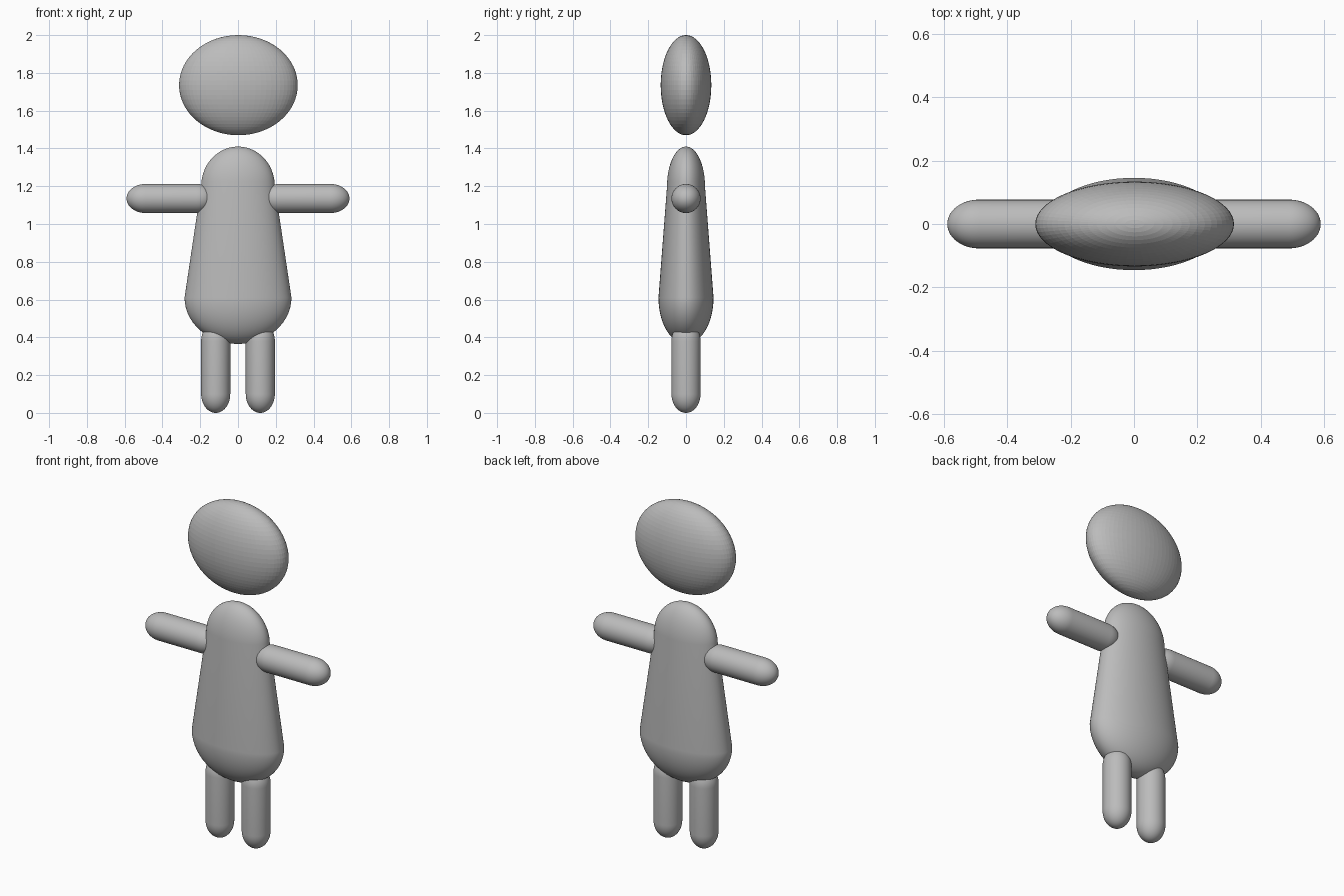
import bpy, bmesh, math
from mathutils import Matrix

if "Cube" in bpy.data.objects:
    bpy.data.objects.remove(bpy.data.objects["Cube"])

grey = bpy.data.materials.new("plain_grey")
grey.diffuse_color = (0.5, 0.5, 0.5, 1)
grey.use_nodes = True
grey.node_tree.nodes["Principled BSDF"].inputs["Base Color"].default_value = grey.diffuse_color


def lathe(name, profile, sides, matrix, smooth=True):
    """Spin (radius, height) points about z, poles first and last."""
    bm = bmesh.new()
    rings = []
    for r, h in profile[1:-1]:
        rings.append([bm.verts.new((r * math.cos(2 * math.pi * i / sides),
                                    r * math.sin(2 * math.pi * i / sides), h))
                      for i in range(sides)])
    low = bm.verts.new((0, 0, profile[0][1]))
    high = bm.verts.new((0, 0, profile[-1][1]))
    for i in range(sides):
        j = (i + 1) % sides
        bm.faces.new((low, rings[0][j], rings[0][i]))
        bm.faces.new((high, rings[-1][i], rings[-1][j]))
        for a, b in zip(rings, rings[1:]):
            bm.faces.new((a[i], a[j], b[j], b[i]))
    for f in bm.faces:
        f.smooth = smooth
    bm.transform(matrix)
    bmesh.ops.recalc_face_normals(bm, faces=bm.faces)
    mesh = bpy.data.meshes.new(name)
    bm.to_mesh(mesh)
    bm.free()
    mesh.materials.append(grey)
    obj = bpy.data.objects.new(name, mesh)
    bpy.context.collection.objects.link(obj)
    return obj


def pill(z0, r0, cap0, z1, r1, cap1, n=14):
    """Profile of a tapered pill with elliptical ends."""
    a = [math.pi / 2 * k / n for k in range(n + 1)]
    return ([(r0 * math.sin(t), z0 + cap0 * (1 - math.cos(t))) for t in a] +
            [(r1 * math.cos(t), z1 - cap1 * (1 - math.sin(t))) for t in a])


# Head: flattened ellipsoid, floating above the body
n = 32
ball = [(math.sin(math.pi * k / n), -math.cos(math.pi * k / n)) for k in range(n + 1)]
lathe("head", ball, 64,
      Matrix.Translation((0.002, 0, 1.735)) @ Matrix.Diagonal((0.314, 0.134, 0.265, 1)), False)

# Body: tapered pill, flattened front to back
lathe("body", pill(0.365, 0.283, 0.245, 1.41, 0.195, 0.21), 64,
      Matrix.Diagonal((1, 0.515, 1, 1)))

# Arms and legs, mirrored
for side, s in (("left", -1), ("right", 1)):
    lathe(side + "_arm", pill(0.12, 0.077, 0.1, 0.59, 0.077, 0.1), 40,
          Matrix.Translation((0, 0, 1.135)) @ Matrix.Rotation(s * math.pi / 2, 4, 'Y'))
    lathe(side + "_leg", pill(0.0, 0.077, 0.1, 0.48, 0.077, 0.1), 40,
          Matrix.Translation((s * 0.118, 0, 0)))
